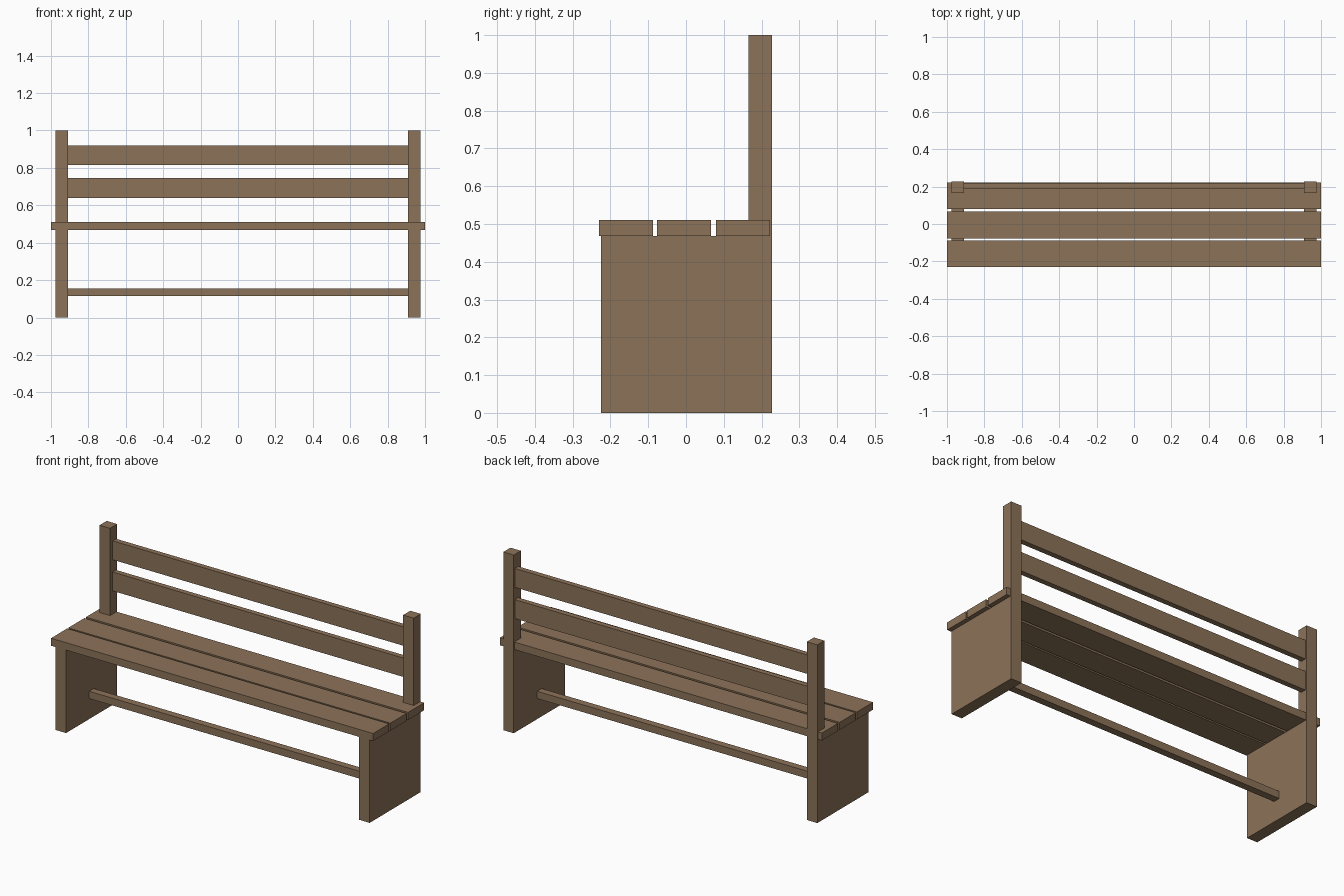
import bpy
import bmesh

cube = bpy.data.objects.get("Cube")
if cube:
    bpy.data.objects.remove(cube, do_unlink=True)

wood = bpy.data.materials.new("brown_wood")
wood.use_nodes = True
WOOD_COLOUR = (0.262, 0.171, 0.098, 1)
wood.diffuse_color = WOOD_COLOUR
wood.node_tree.nodes["Principled BSDF"].inputs["Base Color"].default_value = WOOD_COLOUR


def extrude_x(name, profile, x0, x1):
    """Extrude a (y, z) outline along x into a solid board."""
    bm = bmesh.new()
    base = bm.faces.new([bm.verts.new((x0, y, z)) for y, z in profile])
    result = bmesh.ops.extrude_face_region(bm, geom=[base])
    moved = [v for v in result["geom"] if isinstance(v, bmesh.types.BMVert)]
    bmesh.ops.translate(bm, verts=moved, vec=(x1 - x0, 0, 0))
    bmesh.ops.recalc_face_normals(bm, faces=bm.faces)
    mesh = bpy.data.meshes.new(name)
    bm.to_mesh(mesh)
    bm.free()
    mesh.materials.append(wood)
    obj = bpy.data.objects.new(name, mesh)
    bpy.context.collection.objects.link(obj)
    return obj


def board(name, half_length, y0, y1, z0, z1):
    return extrude_x(name, [(y0, z0), (y1, z0), (y1, z1), (y0, z1)],
                     -half_length, half_length)


INNER, OUTER = 0.91, 0.975
SEAT_BOTTOM, SEAT_TOP = 0.468, 0.51

# End supports: leg panel and back post in one piece
end_profile = [(-0.225, 0), (0.228, 0), (0.228, 1), (0.165, 1),
               (0.165, SEAT_BOTTOM), (-0.225, SEAT_BOTTOM)]
extrude_x("left_end_support", end_profile, INNER, OUTER)
extrude_x("right_end_support", end_profile, -OUTER, -INNER)

# Seat planks
for label, y in (("front", -0.23), ("middle", -0.077), ("rear", 0.08)):
    board(label + "_seat_plank", 1, y, y + 0.143, SEAT_BOTTOM, SEAT_TOP)

# Backrest slats
for label, z in (("lower", 0.64), ("upper", 0.815)):
    board(label + "_back_slat", INNER, 0.188, 0.218, z, z + 0.106)

# Stretcher between the leg panels
board("stretcher", INNER, -0.02, 0.02, 0.115, 0.156)
